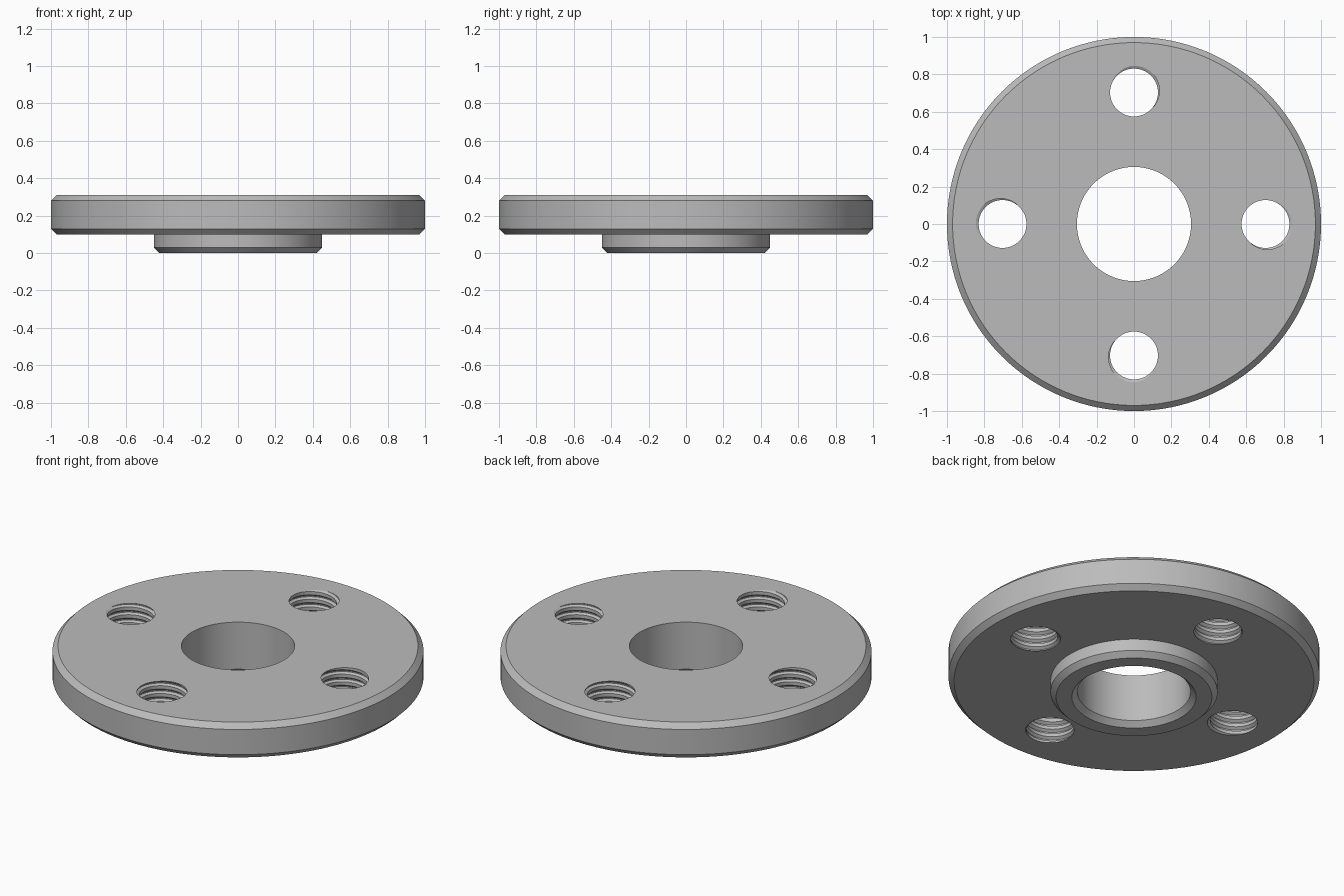
import bpy, bmesh
from math import sin, cos, pi, radians
from mathutils import Matrix

cube = bpy.data.objects.get("Cube")
if cube:
    bpy.data.objects.remove(cube)

SIDES = 128
TOP = 0.31
BEVEL = 0.03

steel = bpy.data.materials.new("grey_steel")
steel.use_nodes = True
grey = (0.5, 0.5, 0.5, 1)
steel.diffuse_color = grey
steel.node_tree.nodes["Principled BSDF"].inputs["Base Color"].default_value = grey


def make_object(name, bm):
    bmesh.ops.recalc_face_normals(bm, faces=bm.faces)
    mesh = bpy.data.meshes.new(name)
    bm.to_mesh(mesh)
    bm.free()
    mesh.materials.append(steel)
    obj = bpy.data.objects.new(name, mesh)
    bpy.context.collection.objects.link(obj)
    return obj


def lathe(name, profile):
    """Closed (radius, height) profile turned about the z axis."""
    bm = bmesh.new()
    rings = [[bm.verts.new((r * cos(2 * pi * j / SIDES), r * sin(2 * pi * j / SIDES), z))
              for j in range(SIDES)] for r, z in profile]
    for a, b in zip(rings, rings[1:] + rings[:1]):
        for j in range(SIDES):
            k = (j + 1) % SIDES
            bm.faces.new((a[j], a[k], b[k], b[j]))
    return make_object(name, bm)


def threaded_plug(bm, placement, minor=0.128, major=0.143, pitch=0.046, seg=48):
    """Closed helical plug that leaves a right-hand internal thread."""
    form = [(0, minor), (0.25, minor), (0.43, major), (0.57, major), (0.82, minor)]
    n, turns = len(form), 8
    start = TOP - pitch * (turns - 1.556)
    cols = []
    for j in range(seg):
        t = j / seg
        rows = turns * n + (n if j == 0 else 0)
        col = []
        for i in range(rows + 1):
            f, r = form[i % n]
            z = start + pitch * (i // n + f + t)
            col.append(bm.verts.new(placement @ Matrix.Translation(
                (r * cos(2 * pi * t), r * sin(2 * pi * t), z)).translation))
        cols.append(col)
    # walls; the last column meets the first one turn higher
    for j in range(seg):
        nxt = cols[j + 1] if j + 1 < seg else cols[0][n:]
        for i in range(turns * n):
            bm.faces.new((cols[j][i], nxt[i], nxt[i + 1], cols[j][i + 1]))
    # end caps
    first = cols[0]
    low = [c[0] for c in cols] + first[n:0:-1]
    high = [c[turns * n] for c in cols] + first[:turns * n:-1]
    for loop, z in ((low, start), (high, start + pitch * (turns + 1))):
        hub = bm.verts.new(placement @ Matrix.Translation((0, 0, z)).translation)
        for a, b in zip(loop, loop[1:] + loop[:1]):
            bm.faces.new((a, b, hub))


# Disc with a stepped hub below and a plain centre bore
flange = lathe("flange", [
    (0.305, TOP), (1 - BEVEL, TOP), (1, TOP - BEVEL), (1, 0.1 + BEVEL), (1 - BEVEL, 0.1),
    (0.45, 0.1), (0.45, BEVEL), (0.45 - BEVEL, 0), (0.305 + BEVEL, 0), (0.305, BEVEL)])

# Four threaded holes
bm = bmesh.new()
for k in range(4):
    threaded_plug(bm, Matrix.Rotation(k * pi / 2, 4, 'Z') @ Matrix.Translation((0.703, 0, 0)))
cutter = make_object("thread_cutter", bm)
cutter.hide_render = True

cut = flange.modifiers.new("threaded_holes", 'BOOLEAN')
cut.operation = 'DIFFERENCE'
cut.solver = 'EXACT'
cut.object = cutter
bpy.ops.object.select_all(action='DESELECT')
flange.select_set(True)
bpy.context.view_layer.objects.active = flange
bpy.ops.object.modifier_apply(modifier=cut.name)
bpy.data.objects.remove(cutter)
bpy.ops.object.shade_smooth_by_angle(angle=radians(25))
